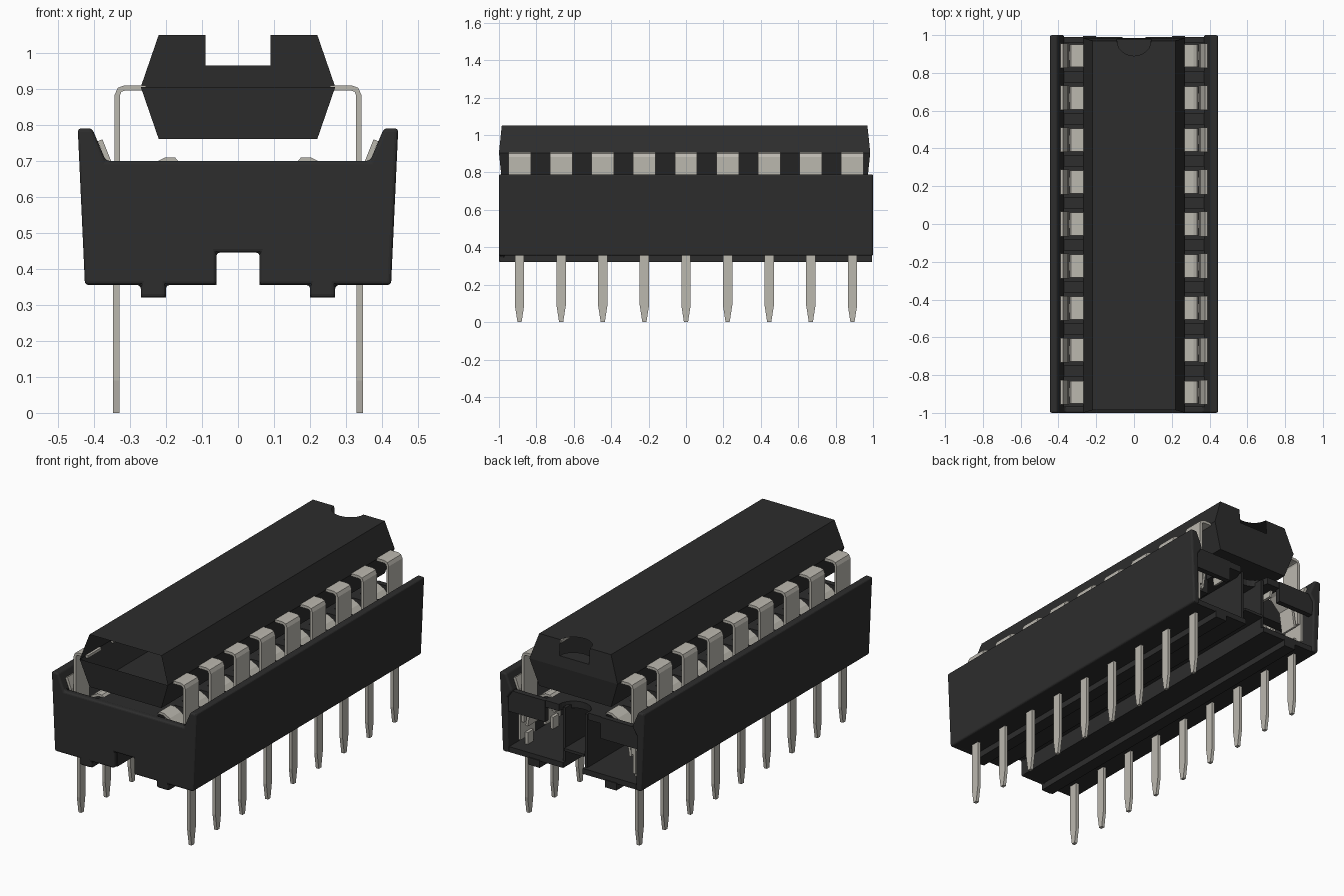
import bpy, bmesh, math

cube = bpy.data.objects.get("Cube")
if cube:
    bpy.data.objects.remove(cube, do_unlink=True)


def material(name, rgb):
    m = bpy.data.materials.new(name)
    m.use_nodes = True
    m.diffuse_color = (*rgb, 1)
    bsdf = m.node_tree.nodes["Principled BSDF"]
    bsdf.inputs["Base Color"].default_value = (*rgb, 1)
    bsdf.inputs["Roughness"].default_value = 0.6
    return m


BLACK = material("black plastic", (0.026, 0.026, 0.026))
METAL = material("tinned metal", (0.50, 0.48, 0.43))


def finish(name, bm, mat, bevel=0):
    bmesh.ops.recalc_face_normals(bm, faces=bm.faces)
    mesh = bpy.data.meshes.new(name)
    bm.to_mesh(mesh)
    bm.free()
    mesh.materials.append(mat)
    ob = bpy.data.objects.new(name, mesh)
    bpy.context.collection.objects.link(ob)
    if bevel:
        mod = ob.modifiers.new("soft edges", 'BEVEL')
        mod.width, mod.segments = bevel, 3
        mod.limit_method, mod.angle_limit = 'ANGLE', math.radians(50)
    return ob


def add_prism(bm, outline, lo, hi, axis='Y'):
    """Extrude a 2D outline along one axis into an existing bmesh."""
    place = {'Y': lambda a, b, d: (a, d, b),
             'X': lambda a, b, d: (d, a, b),
             'Z': lambda a, b, d: (a, b, d)}[axis]
    ends = [[bm.verts.new(place(a, b, d)) for a, b in outline] for d in (lo, hi)]
    n = len(outline)
    bm.faces.new(ends[0])
    bm.faces.new(ends[1][::-1])
    for i in range(n):
        j = (i + 1) % n
        bm.faces.new((ends[0][i], ends[0][j], ends[1][j], ends[1][i]))


def prism(name, outline, lo, hi, mat, axis='Y', bevel=0):
    bm = bmesh.new()
    add_prism(bm, outline, lo, hi, axis)
    return finish(name, bm, mat, bevel)


def rect(a0, a1, b0, b1):
    return [(a0, b0), (a1, b0), (a1, b1), (a0, b1)]


def flip(outline, s):
    return [(s * a, b) for a, b in outline]


def ribbon(path, t):
    """Closed outline of a sheet-metal strip following a path."""
    left, right = [], []
    for i, (a, b) in enumerate(path):
        p, q = path[max(i - 1, 0)], path[min(i + 1, len(path) - 1)]
        dx, dz = q[0] - p[0], q[1] - p[1]
        k = t / 2 / math.hypot(dx, dz)
        left.append((a - dz * k, b + dx * k))
        right.append((a + dz * k, b - dx * k))
    return left + right[::-1]


# Chip body: two tapered halves, open at the upper front, notched at the back
def chip_body():
    bm = bmesh.new()

    def ring(x, y0, y1, z):
        return [bm.verts.new(c) for c in ((-x, y0, z), (x, y0, z), (x, y1, z), (-x, y1, z))]

    low = ring(0.22, -0.985, 0.97, 0.76)
    mid = ring(0.27, -1.0, 0.985, 0.905)
    top = ring(0.22, -0.985, 0.97, 1.05)
    arc = [(0.09 * math.cos(math.pi * i / 12), 0.97 - 0.08 * math.sin(math.pi * i / 12))
           for i in range(13)]
    rim = [bm.verts.new((x, y, 1.05)) for x, y in arc]
    seat = [bm.verts.new((x, y if 0 < i < 12 else 0.979, 0.965))
            for i, (x, y) in enumerate(arc)]
    bm.faces.new(low[::-1])
    for i in range(4):
        j = (i + 1) % 4
        bm.faces.new((low[i], low[j], mid[j], mid[i]))
    for i in (1, 3):
        j = (i + 1) % 4
        bm.faces.new((mid[i], mid[j], top[j], top[i]))
    bm.faces.new([top[0], top[1], top[2]] + rim + [top[3]])
    bm.faces.new((mid[2], mid[3], top[3], rim[-1], seat[-1], seat[0], rim[0], top[2]))
    bm.faces.new(seat)
    finish("chip_body", bm, BLACK)


chip_body()

# Socket front wall, with its raised corners, feet and lower notch
half = [(0.06, 0.445), (0.06, 0.355), (0.20, 0.355), (0.20, 0.32), (0.27, 0.32),
        (0.27, 0.355), (0.425, 0.355), (0.445, 0.79), (0.405, 0.79), (0.367, 0.70)]
prism("socket_front_wall", half + flip(half, -1)[::-1], -1.0, -0.965, BLACK, bevel=0.01)

# Deck under the chip, with a round notch at the back, and the channel roof
notch = [(0.09 * math.cos(math.pi * i / 12), 0.985 - 0.09 * math.sin(math.pi * i / 12))
         for i in range(13)]
prism("socket_deck", [(-0.18, -0.97), (0.18, -0.97), (0.18, 0.985)] + notch + [(-0.18, 0.985)],
      0.66, 0.698, BLACK, 'Z')
prism("channel_roof", rect(-0.06, 0.06, 0.445, 0.46), -0.97, 0.98, BLACK)

PITCH = 0.2225
pin_y = [PITCH * (i - 4) for i in range(9)]
rib_y = [(-0.985, -0.965)] + [(y + PITCH / 2 - 0.03, y + PITCH / 2 + 0.03) for y in pin_y[:-1]] \
    + [(0.96, 0.99)]

# Metal profiles in x and z
leg_path = [(0.255, 0.902), (0.315, 0.902), (0.329, 0.897), (0.335, 0.883), (0.335, 0.52)]
tab_path = [(0.383, 0.757), (0.360, 0.70), (0.352, 0.64), (0.352, 0.42)]
spring_path = [(0.15, 0.62), (0.16, 0.685), (0.178, 0.703), (0.20, 0.703),
               (0.235, 0.685), (0.30, 0.62), (0.318, 0.50)]

for side, s in (("left", 1), ("right", -1)):
    # Long socket walls, floors, rails and channel walls
    wall = [(0.425, 0.355), (0.445, 0.79), (0.405, 0.79), (0.367, 0.70),
            (0.395, 0.66), (0.39, 0.355)]
    prism(f"{side}_socket_wall", flip(wall, s), -1.0, 1.0, BLACK, bevel=0.01)
    prism(f"{side}_socket_floor", flip(rect(0.06, 0.41, 0.355, 0.385), s), -0.97, 0.99, BLACK)
    prism(f"{side}_foot_rail", flip(rect(0.20, 0.27, 0.32, 0.36), s), -0.99, 0.995, BLACK)
    prism(f"{side}_channel_wall", flip(rect(0.06, 0.075, 0.36, 0.68), s), -0.97, 0.97, BLACK)

    # Ribs between the contacts
    bm = bmesh.new()
    for y0, y1 in rib_y:
        add_prism(bm, flip(rect(0.17, 0.40, 0.58, 0.698), s), y0, y1)
    finish(f"{side}_socket_ribs", bm, BLACK)

    # Chip legs, spring contacts and tapered pins
    legs, contacts, pins = bmesh.new(), bmesh.new(), bmesh.new()
    for y in pin_y:
        add_prism(legs, flip(ribbon(leg_path, 0.015), s), y - 0.06, y + 0.06)
        add_prism(contacts, flip(ribbon(tab_path, 0.014), s), y - 0.065, y + 0.065)
        add_prism(contacts, flip(ribbon(spring_path, 0.014), s), y - 0.05, y + 0.05)
        pin = [(y - 0.011, 0), (y + 0.011, 0), (y + 0.025, 0.09), (y + 0.025, 0.45),
               (y - 0.025, 0.45), (y - 0.025, 0.09)]
        add_prism(pins, pin, s * 0.338 - 0.009, s * 0.338 + 0.009, 'X')
    finish(f"{side}_chip_legs", legs, METAL)
    finish(f"{side}_spring_contacts", contacts, METAL)
    finish(f"{side}_socket_pins", pins, METAL)
